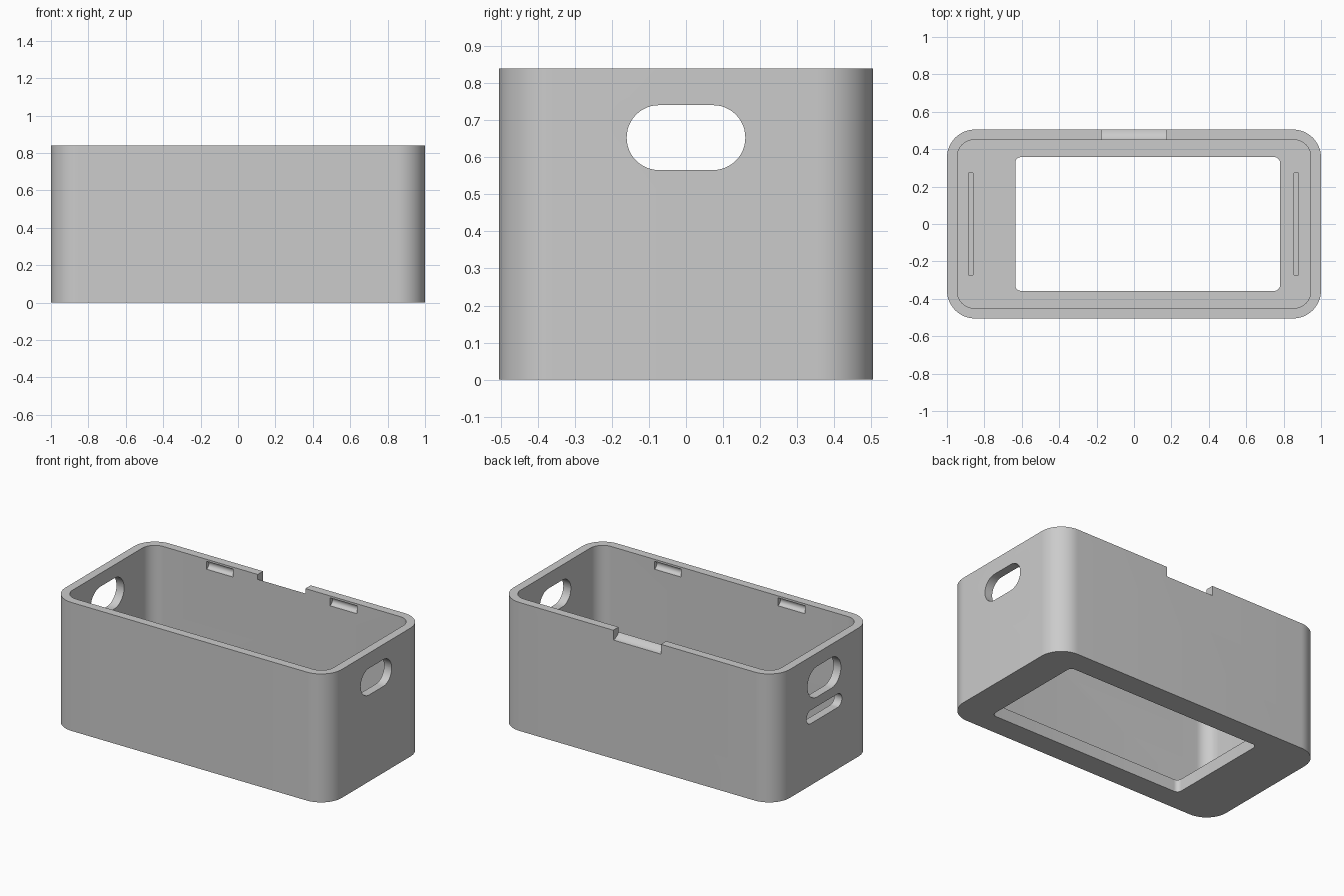
import bpy
import bmesh
from math import cos, sin, pi, radians
from mathutils import Matrix, Vector

cube = bpy.data.objects.get("Cube")
if cube:
    bpy.data.objects.remove(cube, do_unlink=True)

grey = bpy.data.materials.new("plain grey")
grey.use_nodes = True
colour = (0.6, 0.6, 0.6, 1)
grey.diffuse_color = colour
grey.node_tree.nodes["Principled BSDF"].inputs["Base Color"].default_value = colour

LENGTH, DEPTH, HEIGHT = 2.0, 1.01, 0.84
WALL, FLOOR = 0.055, 0.08


def rounded_prism(name, centre, size, radius, axis="Z", steps=12):
    """Rounded rectangle of size (u, v) extruded to length w along an axis."""
    u, v, w = size
    bm = bmesh.new()
    ring = []
    corners = ((1, 1), (-1, 1), (-1, -1), (1, -1))
    for quarter, (su, sv) in enumerate(corners):
        cu, cv = su * (u / 2 - radius), sv * (v / 2 - radius)
        for i in range(steps + 1 if radius else 1):
            a = (quarter + i / steps) * pi / 2
            ring.append(bm.verts.new((cu + radius * cos(a), cv + radius * sin(a), -w / 2)))
    face = bm.faces.new(ring)
    grown = bmesh.ops.extrude_face_region(bm, geom=[face])["geom"]
    moved = [g for g in grown if isinstance(g, bmesh.types.BMVert)]
    bmesh.ops.translate(bm, verts=moved, vec=(0, 0, w))
    # Along X the profile lies in (y, z)
    if axis == "X":
        turn = Matrix(((0, 0, 1), (1, 0, 0), (0, 1, 0)))
        bmesh.ops.transform(bm, matrix=turn.to_4x4(), verts=bm.verts)
    bmesh.ops.translate(bm, verts=bm.verts, vec=Vector(centre))
    bmesh.ops.remove_doubles(bm, verts=bm.verts, dist=1e-5)
    bmesh.ops.recalc_face_normals(bm, faces=bm.faces)
    mesh = bpy.data.meshes.new(name)
    bm.to_mesh(mesh)
    bm.free()
    mesh.materials.append(grey)
    obj = bpy.data.objects.new(name, mesh)
    bpy.context.collection.objects.link(obj)
    return obj


def rod(name, centre, radius, length):
    return rounded_prism(name, centre, (2 * radius, 2 * radius, length), radius, "X", 10)


# Solid outer body
box = rounded_prism("box_body", (0, 0, HEIGHT / 2), (LENGTH, DEPTH, HEIGHT), 0.15, steps=16)
cutters = []

# Main cavity and off-centre floor opening
cutters.append(rounded_prism("cavity_cutter", (0, 0, FLOOR + 0.5),
                             (LENGTH - 2 * WALL, DEPTH - 2 * WALL, 1), 0.09))
cutters.append(rounded_prism("floor_opening_cutter", (0.073, 0, 0),
                             (1.415, 0.715, 0.5), 0.03, steps=8))

# Narrow grooves in the floor
for x in (-0.873, 0.868):
    cutters.append(rounded_prism("floor_groove_cutter", (x, 0, FLOOR),
                                 (0.023, 0.545, 0.05), 0))

# Hand holes in both ends, and the lower slot in one end
for name, x, z, w, h in (("left_hole_cutter", 1, 0.653, 0.32, 0.175),
                         ("right_hole_cutter", -1, 0.653, 0.345, 0.2),
                         ("right_slot_cutter", -1, 0.447, 0.365, 0.088)):
    cutters.append(rounded_prism(name, (x, 0, z), (w, h, 0.3), h / 2 - 0.0005, "X"))

# Scooped thumb notch in the back rim
cutters.append(rod("thumb_notch_cutter", (0, DEPTH / 2, HEIGHT), 0.064, 0.345))

# Four round clip grooves just below the rim
for sx in (-1, 1):
    for sy in (-1, 1):
        cutters.append(rod("clip_groove_cutter",
                           (sx * 0.447, sy * (DEPTH / 2 - WALL), 0.801), 0.026, 0.195))

for cutter in cutters:
    cutter.hide_render = True
    mod = box.modifiers.new(cutter.name, "BOOLEAN")
    mod.operation = "DIFFERENCE"
    mod.solver = "EXACT"
    mod.object = cutter

# Bake the cuts and drop the cutters
bpy.context.view_layer.update()
graph = bpy.context.evaluated_depsgraph_get()
baked = bpy.data.meshes.new_from_object(box.evaluated_get(graph))
box.modifiers.clear()
box.data = baked
for cutter in cutters:
    bpy.data.objects.remove(cutter, do_unlink=True)
baked.materials.clear()
baked.materials.append(grey)
for poly in baked.polygons:
    poly.material_index = 0

# Smooth curves, sharp edges
bpy.ops.object.select_all(action="DESELECT")
box.select_set(True)
bpy.context.view_layer.objects.active = box
bpy.ops.object.shade_smooth_by_angle(angle=radians(30))
